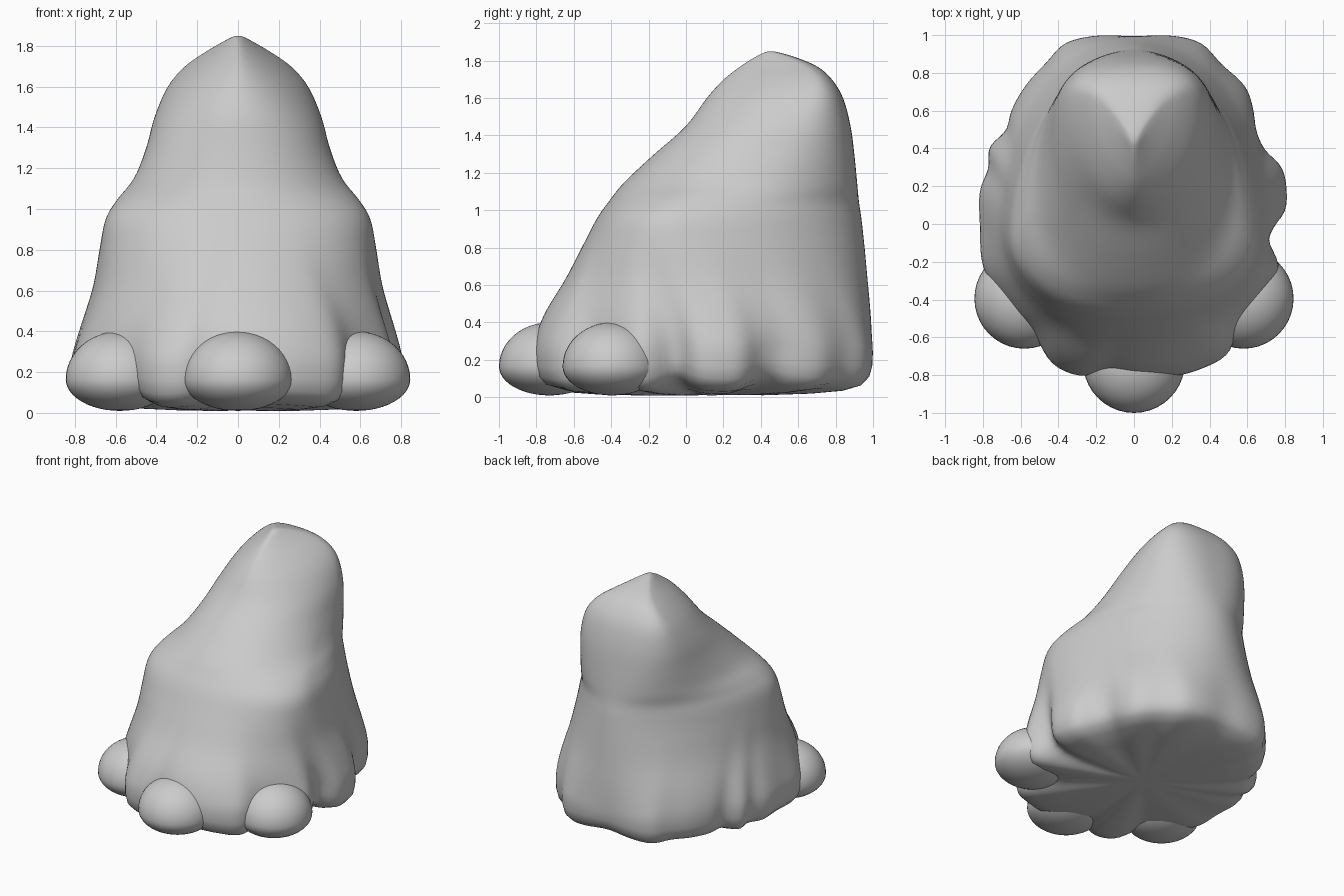
import bpy, bmesh
from math import sin, cos, pi, atan2, hypot

if "Cube" in bpy.data.objects:
    bpy.data.objects.remove(bpy.data.objects["Cube"])

# Body sections: z, half width, front y, back y, centre y, front power, back power, hem weight
SECTIONS = [
    (0.25, 0.775, -0.80, 0.99, 0.08, 2.15, 2.2, 0.93),
    (0.40, 0.735, -0.745, 0.985, 0.05, 2.1, 2.1, 0.50),
    (0.60, 0.695, -0.635, 0.97, 0.00, 2.1, 2.0, 0.16),
    (0.80, 0.675, -0.55, 0.955, -0.04, 2.1, 1.92, 0.03),
    (0.95, 0.65, -0.48, 0.94, -0.05, 2.1, 1.9, 0.0),
    (1.05, 0.59, -0.41, 0.925, 0.02, 2.1, 2.0, 0.0),
    (1.15, 0.51, -0.33, 0.915, 0.20, 2.1, 2.3, 0.0),
    (1.30, 0.45, -0.17, 0.90, 0.41, 2.1, 2.5, 0.0),
    (1.45, 0.41, 0.00, 0.88, 0.54, 2.0, 2.6, 0.0),
    (1.60, 0.345, 0.11, 0.84, 0.64, 1.8, 2.7, 0.0),
    (1.70, 0.26, 0.20, 0.78, 0.67, 1.6, 2.7, 0.0),
    (1.77, 0.16, 0.29, 0.70, 0.63, 1.5, 2.6, 0.0),
    (1.82, 0.075, 0.37, 0.58, 0.54, 1.5, 2.4, 0.0),
    (1.848, 0.02, 0.43, 0.48, 0.46, 2.0, 2.0, 0.0),
]
# Wavy hem outline seen from above, counter-clockwise
HEM = [(0.80, 0.06), (0.81, 0.20), (0.78, 0.31), (0.68, 0.40), (0.63, 0.50),
       (0.63, 0.60), (0.59, 0.73), (0.46, 0.85), (0.36, 0.96), (0.20, 1.0),
       (0, 0.995), (-0.20, 1.0), (-0.37, 0.96), (-0.46, 0.86), (-0.57, 0.74),
       (-0.65, 0.60), (-0.67, 0.50), (-0.77, 0.41), (-0.77, 0.30),
       (-0.82, 0.18), (-0.82, 0.00), (-0.80, -0.24), (-0.66, -0.44),
       (-0.54, -0.56), (-0.44, -0.74), (-0.28, -0.81), (-0.14, -0.77),
       (0, -0.81), (0.20, -0.81), (0.36, -0.77), (0.51, -0.68),
       (0.57, -0.48), (0.77, -0.25), (0.70, -0.06)]
HEM_Y = 0.10
N = 160


def catmull(a, b, c, d, t):
    return 0.5 * (2*b + (c - a)*t + (2*a - 5*b + 4*c - d)*t*t + (3*b - a - 3*c + d)*t**3)


def hem_points():
    # Smooth the outline and express it as angle and radius
    n, pts = len(HEM), []
    for i in range(n):
        q = [HEM[(i + k) % n] for k in (-1, 0, 1, 2)]
        for s in range(8):
            x, y = (catmull(*(p[k] for p in q), s / 8) for k in (0, 1))
            pts.append((atan2(y - HEM_Y, x) % (2*pi), hypot(x, y - HEM_Y)))
    pts.sort()
    return [(pts[-1][0] - 2*pi, pts[-1][1])] + pts + [(pts[0][0] + 2*pi, pts[0][1])]


def hem_radii():
    # Sample the outline at even angles
    pts, out = hem_points(), []
    for i in range(N):
        a = 2*pi*i/N
        for (a0, r0), (a1, r1) in zip(pts, pts[1:]):
            if a0 <= a <= a1:
                out.append(r0 + (r1 - r0) * (a - a0) / max(a1 - a0, 1e-6))
                break
    return out


def finish(name, bm):
    bmesh.ops.recalc_face_normals(bm, faces=bm.faces)
    mesh = bpy.data.meshes.new(name)
    bm.to_mesh(mesh)
    bm.free()
    for p in mesh.polygons:
        p.use_smooth = True
    ob = bpy.data.objects.new(name, mesh)
    bpy.context.collection.objects.link(ob)
    return ob


# Hem lifts in the valleys between folds and dips at their crests
hem = hem_radii()
lift = [sum(hem[(i + k) % N] for k in range(-10, 11)) / 21 - hem[i] for i in range(N)]

# Draped body lofted from the underside to the peak
rings = []
for z, s, g in [(0.012, 0.4, 0.1), (0.025, 0.68, 0.2), (0.045, 0.87, 0.4), (0.07, 0.95, 0.5),
                (0.11, 0.985, 0.5), (0.17, 1.0, 0.3)]:
    rings.append([(hem[i]*s*cos(2*pi*i/N), HEM_Y + hem[i]*s*sin(2*pi*i/N), z + g*lift[i])
                  for i in range(N)])
last = len(SECTIONS) - 1
for j in range(last * 5 + 1):
    k, t = min(j // 5, last - 1), j / 5 - min(j // 5, last - 1)
    q = [SECTIONS[min(max(k + d, 0), last)] for d in (-1, 0, 1, 2)]
    z, w, yf, yb, yc, nf, nb, wt = (catmull(*v, t) for v in zip(*q))
    wt = min(max(wt, 0), 1)
    ring = []
    for i in range(N):
        c, s = cos(2*pi*i/N), sin(2*pi*i/N)
        h, n = (yb - yc, nb) if s > 0 else (yc - yf, nf)
        r = (abs(c / w)**n + abs(s / h)**n)**(-1 / n)
        x, y = r*c, yc + r*s
        ring.append((x + (hem[i]*c - x)*wt, y + (HEM_Y + hem[i]*s - y)*wt, z))
    rings.append(ring)

bm = bmesh.new()
loops = [[bm.verts.new(p) for p in ring] for ring in rings]
for lo, hi in zip(loops, loops[1:]):
    for i in range(N):
        m = (i + 1) % N
        bm.faces.new((lo[i], lo[m], hi[m], hi[i]))
for loop, tip in ((loops[0], (0, HEM_Y, 0.005)), (loops[-1], (0, 0.45, 1.853))):
    v = bm.verts.new(tip)
    for i in range(N):
        bm.faces.new((loop[i], loop[(i + 1) % N], v))
body = finish("draped_body", bm)
soft = body.modifiers.new("soften_cloth", "SMOOTH")
soft.factor, soft.iterations = 0.5, 5


# Rounded toes, flatter underneath
def toe(name, x, y, r):
    bm = bmesh.new()
    bmesh.ops.create_uvsphere(bm, u_segments=40, v_segments=24, radius=1)
    for v in bm.verts:
        v.co = (x + v.co.x*r, y + v.co.y*r, 0.165 + v.co.z*(0.235 if v.co.z > 0 else 0.155))
    finish(name, bm)


toe("middle_toe", 0, -0.73, 0.27)
for side, label in ((-1, "left"), (1, "right")):
    toe(label + "_toe", side * 0.58, -0.395, 0.265)
